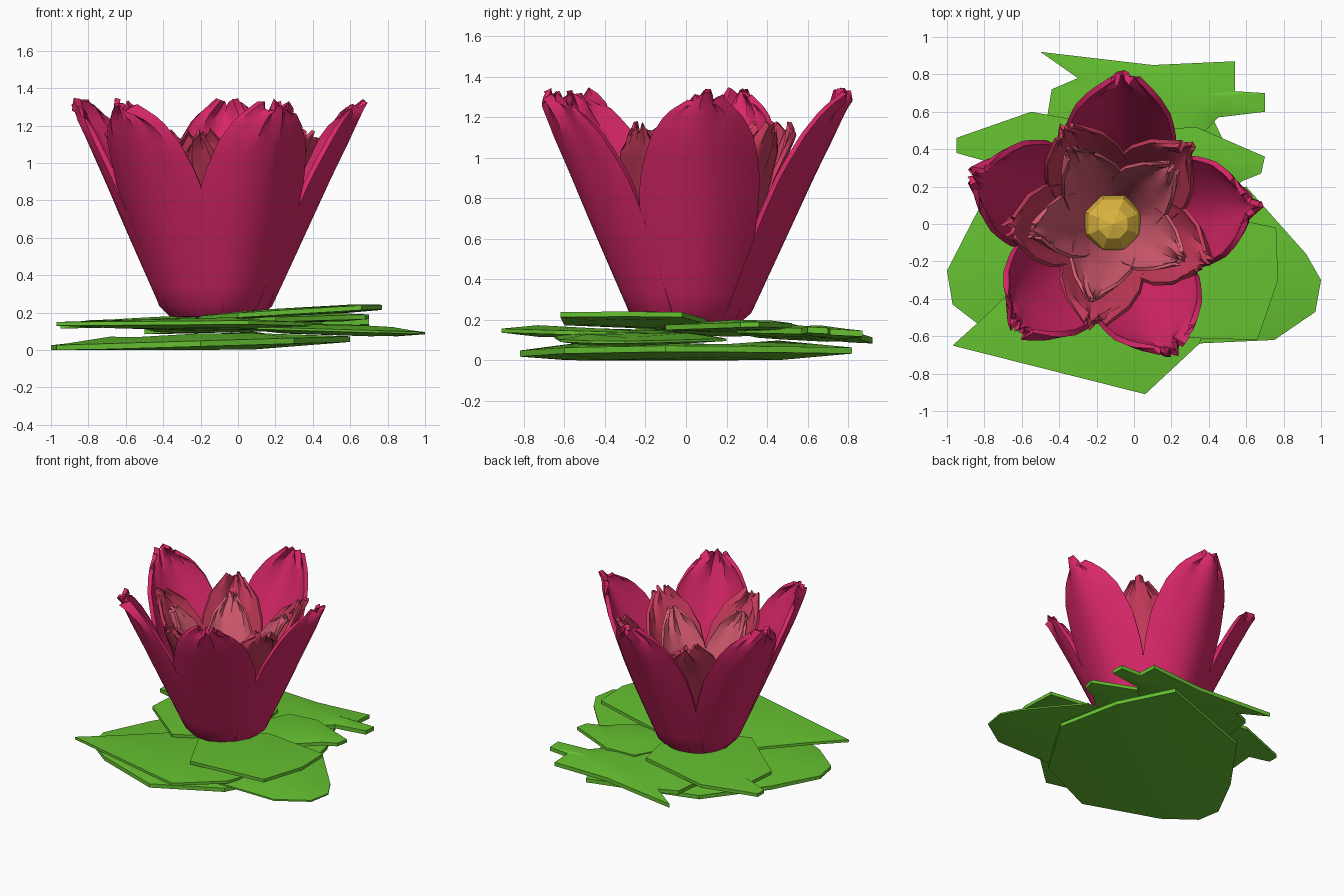
import bpy, bmesh, math, random
from math import radians, sin, cos

if "Cube" in bpy.data.objects:
    bpy.data.objects.remove(bpy.data.objects["Cube"])

random.seed(4)
CX, CY = -0.12, 0.02          # flower axis


def material(name, rgb):
    m = bpy.data.materials.new(name)
    m.diffuse_color = (*rgb, 1)
    m.use_nodes = True
    m.node_tree.nodes["Principled BSDF"].inputs["Base Color"].default_value = m.diffuse_color
    return m


OUTER = material("outer_pink", (0.69, 0.02, 0.14))
MIDDLE = material("middle_pink", (0.60, 0.045, 0.11))
INNER = material("inner_pink", (0.70, 0.11, 0.17))
GREEN = material("leaf_green", (0.13, 0.53, 0.03))
YELLOW = material("centre_yellow", (0.72, 0.47, 0.05))


def add_object(name, verts, faces, mat):
    me = bpy.data.meshes.new(name)
    me.from_pydata(verts, [], faces)
    bm = bmesh.new()
    bm.from_mesh(me)
    bmesh.ops.recalc_face_normals(bm, faces=bm.faces)
    bm.to_mesh(me)
    bm.free()
    me.materials.append(mat)
    ob = bpy.data.objects.new(name, me)
    bpy.context.collection.objects.link(ob)
    return ob


def smooth(ob, angle):
    bpy.ops.object.select_all(action='DESELECT')
    ob.select_set(True)
    bpy.context.view_layer.objects.active = ob
    for mod in list(ob.modifiers):
        bpy.ops.object.modifier_apply(modifier=mod.name)
    bpy.ops.object.shade_smooth_by_angle(angle=radians(angle))


def sample(keys, t):
    f = t * (len(keys) - 1)
    i = min(int(f), len(keys) - 2)
    return [a + (b - a) * (f - i) for a, b in zip(keys[i], keys[i + 1])]


# Cupped petal: keys are (radius, height, half width) from base to tip
def petal(name, angle, keys, mat, cup, ruffle, thick):
    rows, cols = 18, 12
    ca, sa = cos(radians(angle)), sin(radians(angle))
    phase = random.uniform(0, 6)
    ragged = [random.uniform(-1, 1) for _ in range(cols + 1)]
    verts, faces = [], []
    for j in range(rows + 1):
        t = j / rows
        r, z, w = sample(keys, t)
        for i in range(cols + 1):
            s = 2 * i / cols - 1
            edge = t ** 5
            rad = r - cup * w * s * s
            rad += ruffle * edge * ragged[i] + 0.008 * t * sin(5 * s + phase)
            h = z + ruffle * edge * ragged[cols - i]
            side = s * w + 0.3 * ruffle * edge * ragged[(i * 5) % cols]
            verts.append((CX + rad * ca - side * sa, CY + rad * sa + side * ca, h))
    n = cols + 1
    for j in range(rows):
        for i in range(cols):
            a = j * n + i
            faces.append((a, a + 1, a + n + 1, a + n))
    ob = add_object(name, verts, faces, mat)
    sol = ob.modifiers.new("thickness", 'SOLIDIFY')
    sol.thickness = thick
    sol.offset = 0
    smooth(ob, 30)


outer_keys = [(0.10, 0.17, 0.13), (0.27, 0.20, 0.21), (0.39, 0.46, 0.25), (0.50, 0.70, 0.285),
              (0.60, 0.92, 0.29), (0.69, 1.11, 0.25), (0.74, 1.23, 0.18), (0.77, 1.31, 0.07)]
middle_keys = [(0.07, 0.19, 0.09), (0.19, 0.25, 0.15), (0.28, 0.48, 0.20), (0.36, 0.70, 0.22),
               (0.44, 0.90, 0.215), (0.51, 1.04, 0.17), (0.56, 1.15, 0.06)]
inner_keys = [(0.05, 0.21, 0.07), (0.13, 0.28, 0.12), (0.19, 0.48, 0.16), (0.25, 0.66, 0.175),
              (0.32, 0.82, 0.165), (0.38, 0.95, 0.12), (0.43, 1.04, 0.04)]

# Three whorls of five petals
for k, a in enumerate((6, 84, 162, 229, 295)):
    petal(f"outer_petal_{k + 1}", a, outer_keys, OUTER, 0.45, 0.035, 0.03)
for k, a in enumerate((43, 117, 185, 260, 335)):
    petal(f"middle_petal_{k + 1}", a, middle_keys, MIDDLE, 0.45, 0.03, 0.022)
for k, a in enumerate((41, 119, 188, 256, 331)):
    petal(f"inner_petal_{k + 1}", a, inner_keys, INNER, 0.45, 0.025, 0.018)

# Faceted yellow centre
bpy.ops.mesh.primitive_uv_sphere_add(segments=8, ring_count=6, radius=0.165,
                                     location=(CX + 0.01, CY - 0.02, 0.36),
                                     rotation=(0, 0, radians(22.5)))
centre = bpy.context.object
centre.name = "flower_centre"
centre.data.materials.append(YELLOW)


# Jagged flat leaf: outline in x, y on a tilted plane, slightly domed both ways
def leaf(name, outline, z0, sx, sy, thick, dome):
    n = len(outline)
    mx = sum(p[0] for p in outline) / n
    my = sum(p[1] for p in outline) / n
    ring = [(x, y) for x, y in outline]
    inner = [(mx + (x - mx) * 0.6, my + (y - my) * 0.6) for x, y in outline]

    def at(p, dz):
        return (p[0], p[1], max(0, z0 + sx * p[0] + sy * p[1] + dz))

    top = [at(p, thick / 2) for p in ring]
    bot = [at(p, -thick / 2) for p in ring]
    mid = [at(p, thick / 2 + dome * random.uniform(0.5, 1.2)) for p in inner]
    low = [at(p, -thick / 2 - dome * random.uniform(0.3, 0.8)) for p in inner]
    verts = top + bot + mid + low
    faces = [tuple(range(2 * n, 3 * n)), tuple(range(3 * n, 4 * n))]
    for i in range(n):
        j = (i + 1) % n
        faces += [(i, j, n + j, n + i), (i, j, 2 * n + j, 2 * n + i),
                  (n + i, n + j, 3 * n + j, 3 * n + i)]
    smooth(add_object(name, verts, faces, GREEN), 20)


leaf("leaf_bottom", [(-.97, -.43), (-1, -.25), (-.82, .1), (-.5, .55), (.3, .82), (.5, .4),
                     (.6, -.1), (.3, -.6), (-.2, -.82), (-.75, -.6)], 0.04, 0.03, 0, 0.03, 0.035)
leaf("leaf_front", [(-.97, -.65), (.06, -.91), (.35, -.64), (.5, -.2), (-.2, .1), (-.75, -.45)],
     0.12, 0, -0.03, 0.02, 0.02)
leaf("leaf_right", [(.1, -.65), (.75, -.62), (.97, -.47), (1, -.3), (.92, -.16), (.6, .2), (0, .1)],
     0.12, -0.03, 0, 0.012, 0.025)
leaf("leaf_upper_right", [(.76, -.02), (.77, -.3), (.66, -.62), (0, -.6), (-.25, -.1), (.2, .1)],
     0.18, 0.06, -0.01, 0.025, 0.01)
leaf("leaf_back_right", [(.7, .36), (.68, .27), (.58, .23), (.2, -.1), (-.1, .1), (.1, .5), (.33, .52)],
     0.16, 0.02, 0.01, 0.025, 0.015)
leaf("leaf_back", [(-.5, .92), (-.3, .78), (-.44, .72), (-.5, .35), (.15, .25), (.45, .57), (.7, .6),
                   (.7, .7), (.54, .71), (.54, .87), (.1, .85)], 0.16, 0.03, -0.05, 0.03, 0.015)
leaf("leaf_left", [(-.95, .46), (-.95, .38), (-.8, .35), (-.82, .1), (-.4, -.25), (.1, 0), (0, .5),
                   (-.55, .6)], 0.175, 0.05, 0, 0.025, 0.01)
